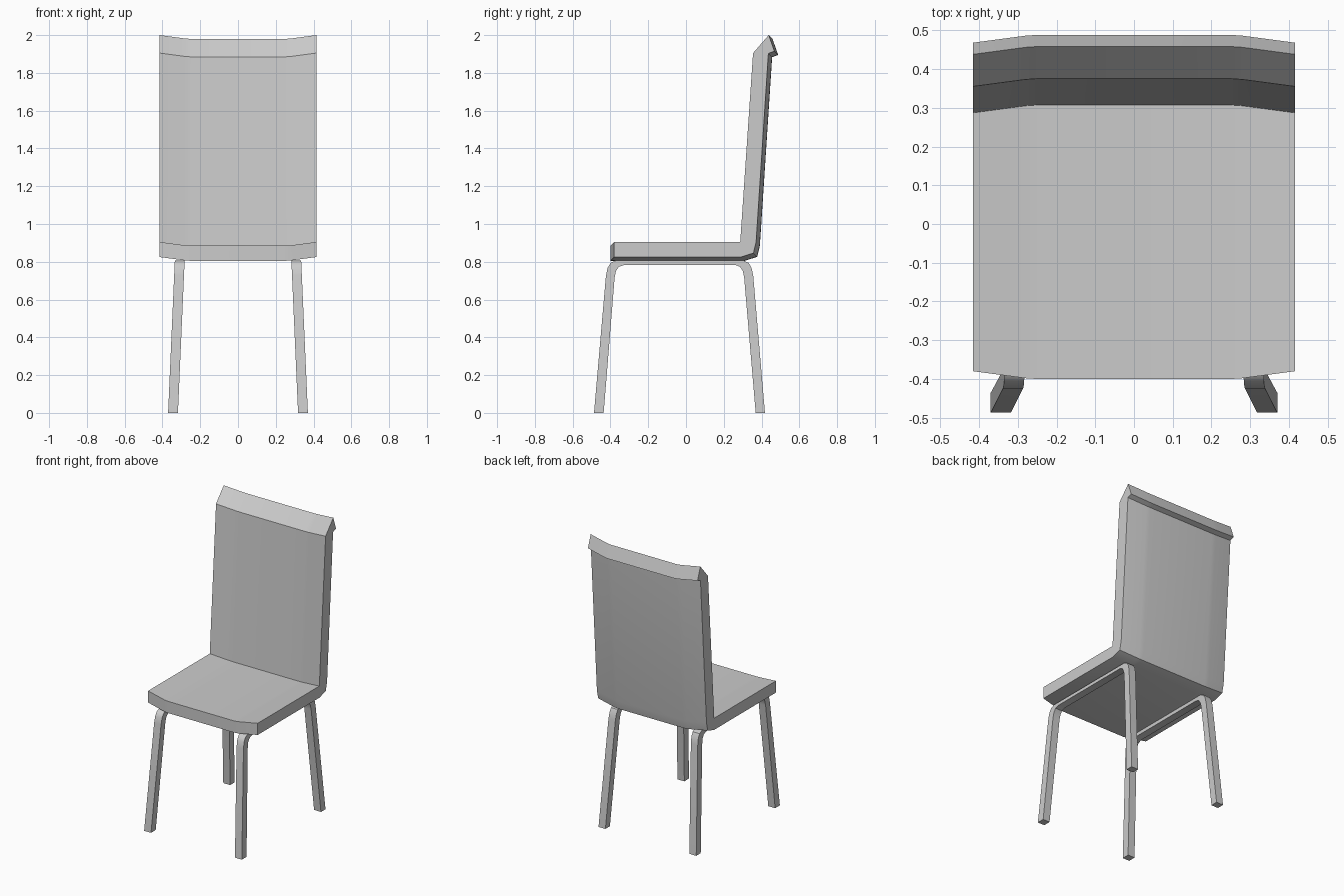
import bpy, bmesh, math

if "Cube" in bpy.data.objects:
    bpy.data.objects.remove(bpy.data.objects["Cube"])


def loft(name, rings):
    """Skin a list of closed rings and cap both ends."""
    bm = bmesh.new()
    loops = [[bm.verts.new(p) for p in ring] for ring in rings]
    n = len(rings[0])
    for a, b in zip(loops, loops[1:]):
        for i in range(n):
            j = (i + 1) % n
            bm.faces.new((a[i], a[j], b[j], b[i]))
    bm.faces.new(loops[0])
    bm.faces.new(loops[-1])
    bmesh.ops.recalc_face_normals(bm, faces=bm.faces)
    me = bpy.data.meshes.new(name)
    bm.to_mesh(me)
    bm.free()
    ob = bpy.data.objects.new(name, me)
    bpy.context.collection.objects.link(ob)
    bpy.context.view_layer.objects.active = ob
    ob.select_set(True)
    bpy.ops.object.shade_smooth_by_angle(angle=math.radians(35))
    ob.select_set(False)
    return ob


# One-piece seat and backrest: side profile (y, z), dished towards the middle
profile = [(-0.38, 0.905), (0.287, 0.905), (0.355, 1.905), (0.438, 2.0),
           (0.468, 1.915), (0.436, 1.903), (0.371, 0.905), (0.357, 0.846),
           (0.29, 0.825), (-0.38, 0.825)]
stations = [(-0.415, 0), (-0.28, 0.018), (-0.25, 0.02),
            (0.25, 0.02), (0.28, 0.018), (0.415, 0)]
loft("seat_and_backrest",
     [[(x, y + (d if y > 0 else -d), z - d) for y, z in profile]
      for x, d in stations])


# Bent leg frames: inverted U, leaning outwards towards the floor
outer = [(-0.487, 0), (-0.424, 0.725), (-0.415, 0.768), (-0.399, 0.794),
         (-0.372, 0.806), (0.305, 0.806), (0.332, 0.794), (0.347, 0.768),
         (0.356, 0.725), (0.418, 0)]
inner = [(-0.436, 0), (-0.378, 0.715), (-0.371, 0.75), (-0.356, 0.773),
         (-0.328, 0.783), (0.262, 0.783), (0.287, 0.773), (0.301, 0.75),
         (0.308, 0.715), (0.369, 0)]
HALF = 0.026
for side, label in ((-1, "left"), (1, "right")):
    rings = []
    for o, i in zip(outer, inner):
        xo, xi = (side * (0.344 - 0.044 * p[1]) for p in (o, i))
        rings.append([(xo - HALF, *o), (xo + HALF, *o),
                      (xi + HALF, *i), (xi - HALF, *i)])
    loft(label + "_leg_frame", rings)
